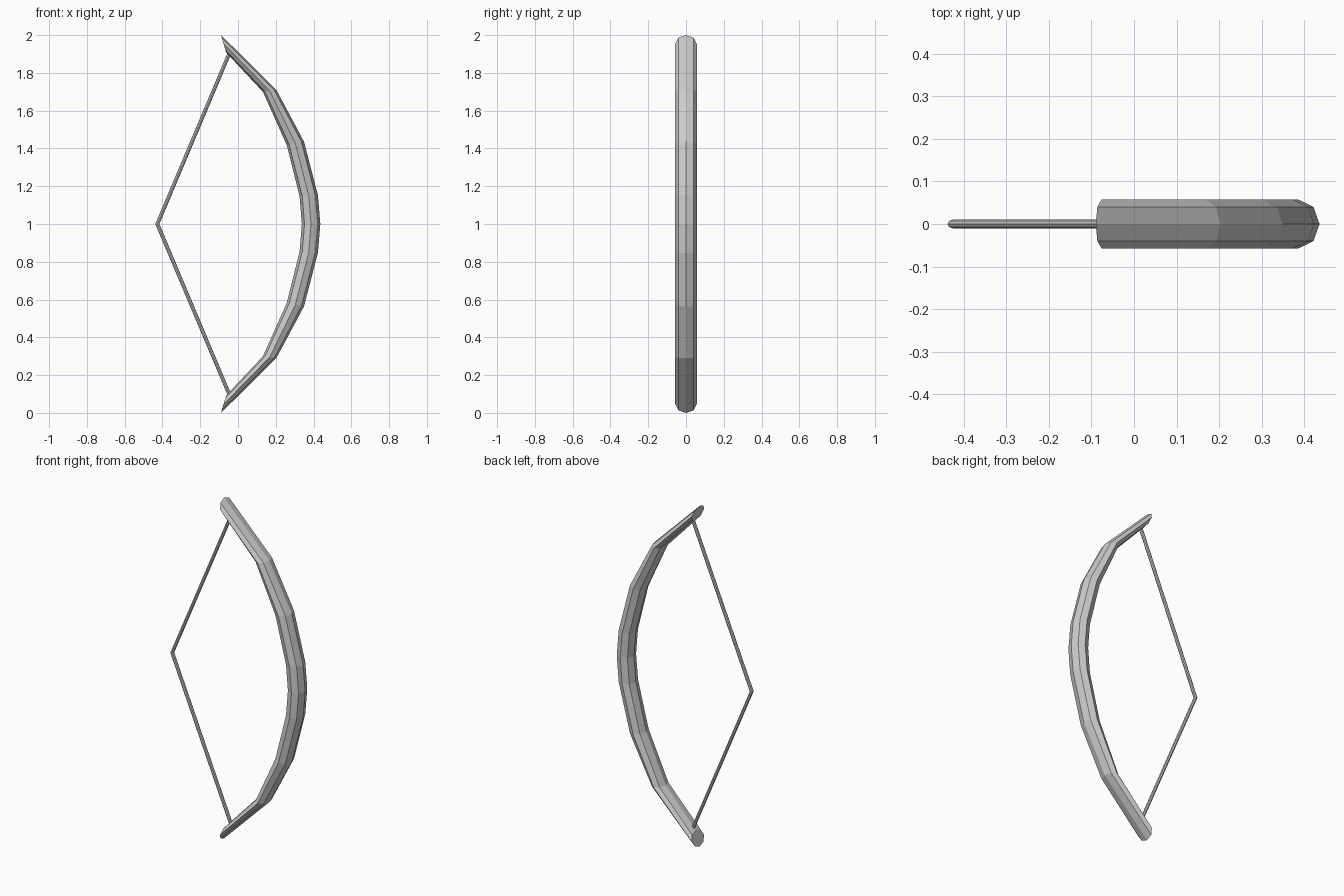
import bpy, bmesh, math

if "Cube" in bpy.data.objects:
    bpy.data.objects.remove(bpy.data.objects["Cube"])


def loft(name, upper, ry, sides=8):
    """Skin rings given as (outer x, outer z, inner x, inner z), mirrored about z = 1."""
    lower = [(a, 2 - b, c, 2 - d) for a, b, c, d in upper[1:]]
    stations = lower[::-1] + upper
    bm = bmesh.new()
    rings = []
    for ox, oz, ix, iz in stations:
        cx, cz, hx, hz = (ox + ix) / 2, (oz + iz) / 2, (ox - ix) / 2, (oz - iz) / 2
        ring = []
        for i in range(sides):
            a = 2 * math.pi * i / sides
            c, s = math.cos(a), math.sin(a)
            ring.append(bm.verts.new((cx + hx * c, ry * s, cz + hz * c)))
        rings.append(ring)
    for r, q in zip(rings, rings[1:]):
        for i in range(sides):
            j = (i + 1) % sides
            bm.faces.new((r[i], r[j], q[j], q[i]))
    bm.faces.new(rings[0])
    bm.faces.new(rings[-1])
    bmesh.ops.recalc_face_normals(bm, faces=bm.faces)
    mesh = bpy.data.meshes.new(name)
    bm.to_mesh(mesh)
    bm.free()
    obj = bpy.data.objects.new(name, mesh)
    bpy.context.collection.objects.link(obj)
    return obj


# Curved limb, from the grip up to the slanted tip
loft("bow_limb", [
    (0.436, 1.0, 0.338, 1.0),
    (0.423, 1.153, 0.326, 1.147),
    (0.349, 1.437, 0.258, 1.418),
    (0.203, 1.71, 0.132, 1.70),
    (-0.09, 2.0, -0.063, 1.908),
], 0.057)

# Drawn string, bent at the middle
loft("bow_string", [
    (-0.438, 1.0, -0.416, 1.0),
    (-0.054, 1.909, -0.036, 1.901),
], 0.01)
